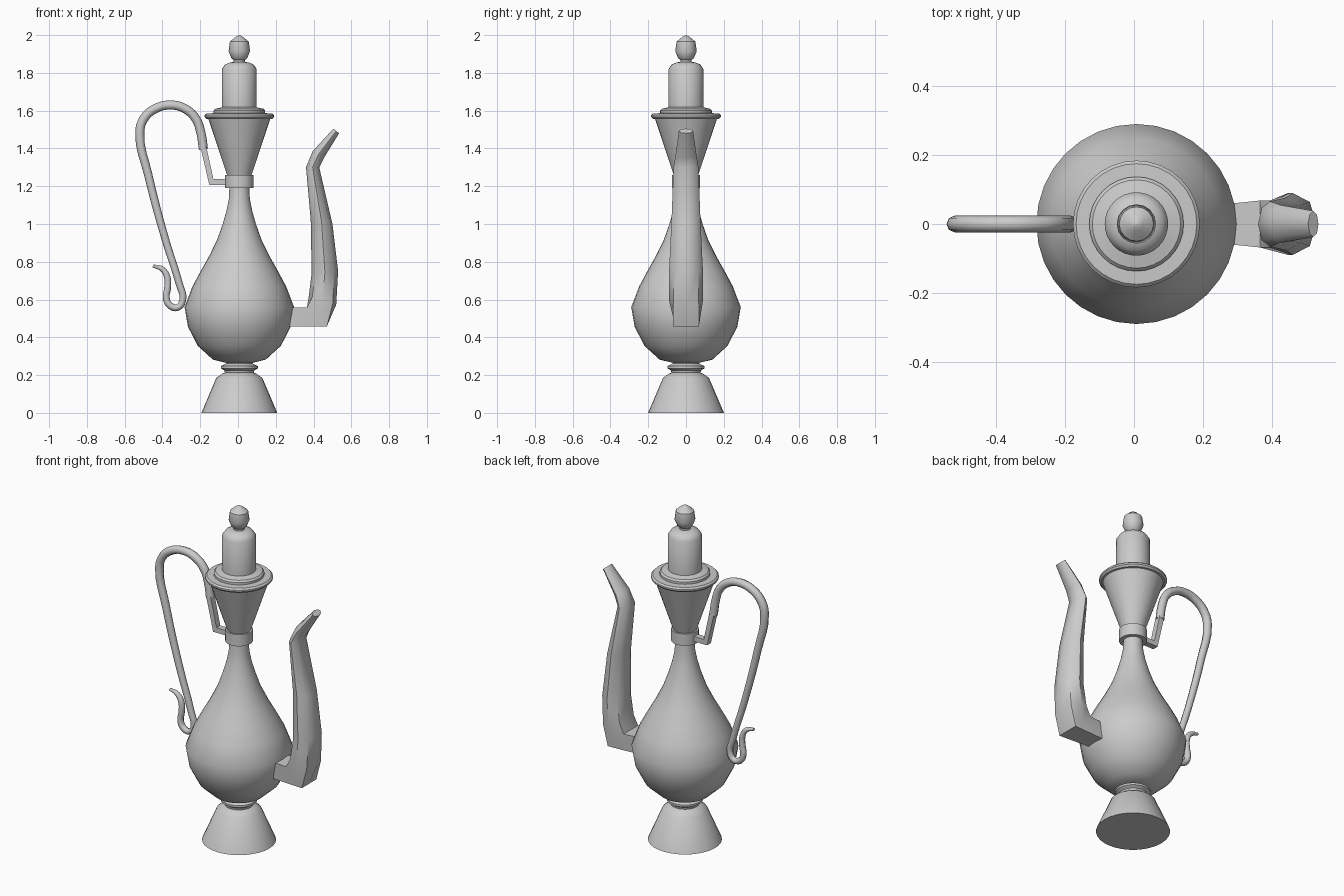
import bpy, bmesh
from math import cos, sin, pi, radians

cube = bpy.data.objects.get("Cube")
if cube:
    bpy.data.objects.remove(cube, do_unlink=True)

metal = bpy.data.materials.new("pale_grey_metal")
metal.use_nodes = True
GREY = (0.6, 0.6, 0.6, 1)
metal.diffuse_color = GREY
metal.node_tree.nodes["Principled BSDF"].inputs["Base Color"].default_value = GREY

AXIS = 0.007  # x of the turned parts


def finish(obj, angle=35):
    bpy.ops.object.select_all(action='DESELECT')
    obj.select_set(True)
    bpy.context.view_layer.objects.active = obj
    if obj.type == 'CURVE':
        bpy.ops.object.convert(target='MESH')
        obj = bpy.context.object
    obj.data.materials.clear()
    obj.data.materials.append(metal)
    bpy.ops.object.shade_smooth_by_angle(angle=radians(angle))


def skin(name, rings, angle=35):
    """Join closed rings of points into a capped solid."""
    bm = bmesh.new()
    loops = [[bm.verts.new(p) for p in ring] for ring in rings]
    n = len(loops[0])
    for a, b in zip(loops, loops[1:]):
        for i in range(n):
            j = (i + 1) % n
            bm.faces.new((a[i], a[j], b[j], b[i]))
    bm.faces.new(loops[0][::-1])
    bm.faces.new(loops[-1])
    bmesh.ops.recalc_face_normals(bm, faces=bm.faces)
    mesh = bpy.data.meshes.new(name)
    bm.to_mesh(mesh)
    bm.free()
    obj = bpy.data.objects.new(name, mesh)
    bpy.context.collection.objects.link(obj)
    finish(obj, angle)


def lathe(name, profile, sides=32, angle=35):
    """Turn a list of (radius, height) about the vertical axis."""
    skin(name, [[(AXIS + r * cos(2 * pi * i / sides), r * sin(2 * pi * i / sides), z)
                 for i in range(sides)] for r, z in profile], angle)


def bar(name, stations, angle=35):
    """Eight-sided bar; station = inner point, outer point, half width, corner fullness."""
    rings = []
    for (xa, za), (xb, zb), w, k in stations:
        cx, cz, dx, dz = (xa + xb) / 2, (za + zb) / 2, (xb - xa) / 2, (zb - za) / 2
        dirs = [(1, 0), (k, k), (0, 1), (-k, k), (-1, 0), (-k, -k), (0, -1), (k, -k)]
        rings.append([(cx + u * dx, v * w, cz + u * dz) for u, v in dirs])
    skin(name, rings, angle)


# Turned parts, bottom to top
lathe("foot", [(0.201, 0), (0.122, 0.185), (0.09, 0.208), (0.07, 0.215)])
lathe("foot_ring", [(0.075, 0.205), (0.08, 0.225), (0.098, 0.236), (0.098, 0.248),
                    (0.08, 0.256), (0.07, 0.262), (0.07, 0.28)])
lathe("belly", [(0.07, 0.265), (0.14, 0.282), (0.22, 0.355), (0.272, 0.456), (0.29, 0.56),
                (0.248, 0.67), (0.205, 0.75), (0.16, 0.83), (0.118, 0.915), (0.088, 1.0),
                (0.068, 1.07), (0.056, 1.13), (0.052, 1.2)], angle=45)
lathe("collar", [(0.05, 1.19), (0.075, 1.19), (0.075, 1.26), (0.05, 1.26)])
lathe("funnel", [(0.062, 1.25), (0.165, 1.56)])
lathe("rim", [(0.155, 1.555), (0.175, 1.557), (0.184, 1.567), (0.184, 1.576),
              (0.175, 1.585), (0.13, 1.587)])
lathe("lid_step", [(0.137, 1.58), (0.137, 1.6), (0.128, 1.61), (0.1, 1.616), (0.085, 1.62)])
lathe("lid_drum", [(0.092, 1.61), (0.092, 1.82), (0.075, 1.845), (0.05, 1.855), (0.03, 1.858)])
lathe("finial", [(0.03, 1.85), (0.03, 1.868), (0.042, 1.878), (0.057, 1.915),
                 (0.05, 1.965), (0.02, 1.99), (0.002, 2.0)], 16)

# Spout, square at the root and rounder towards the lip
bar("spout", [((0.24, 0.557), (0.24, 0.457), 0.055, 1),
              ((0.365, 0.557), (0.47, 0.457), 0.068, 1),
              ((0.375, 0.62), (0.52, 0.573), 0.09, 0.75),
              ((0.39, 0.74), (0.53, 0.75), 0.09, 0.71),
              ((0.385, 1.02), (0.50, 1.0), 0.077, 0.71),
              ((0.36, 1.30), (0.43, 1.30), 0.066, 0.71),
              ((0.395, 1.385), (0.455, 1.35), 0.055, 0.71),
              ((0.505, 1.505), (0.535, 1.48), 0.038, 0.71)], angle=45)

# Bracket from collar to handle
bar("handle_bracket", [((-0.05, 1.237), (-0.05, 1.207), 0.018, 1),
                       ((-0.13, 1.237), (-0.152, 1.207), 0.018, 1),
                       ((-0.168, 1.41), (-0.198, 1.405), 0.018, 1)])

# Round handle with a curled tail: x, z, radius
path = [(-0.183, 1.395, 0.024), (-0.197, 1.485, 0.024), (-0.222, 1.555, 0.024),
        (-0.275, 1.607, 0.024), (-0.355, 1.63, 0.024), (-0.445, 1.607, 0.024),
        (-0.5, 1.555, 0.024), (-0.52, 1.485, 0.024), (-0.475, 1.26, 0.022),
        (-0.385, 0.92, 0.02), (-0.31, 0.68, 0.019), (-0.292, 0.6, 0.018),
        (-0.32, 0.558, 0.018), (-0.362, 0.57, 0.018), (-0.38, 0.61, 0.018),
        (-0.373, 0.66, 0.018), (-0.375, 0.72, 0.017), (-0.402, 0.762, 0.014),
        (-0.45, 0.778, 0.008)]
curve = bpy.data.curves.new("handle", 'CURVE')
curve.dimensions = '3D'
curve.bevel_depth = 1
curve.bevel_resolution = 2
curve.resolution_u = 4
curve.use_fill_caps = True
spline = curve.splines.new('BEZIER')
spline.bezier_points.add(len(path) - 1)
for point, (x, z, r) in zip(spline.bezier_points, path):
    point.co = (x, 0, z)
    point.radius = r
    point.handle_left_type = point.handle_right_type = 'AUTO'
handle = bpy.data.objects.new("handle", curve)
bpy.context.collection.objects.link(handle)
finish(handle, 50)
